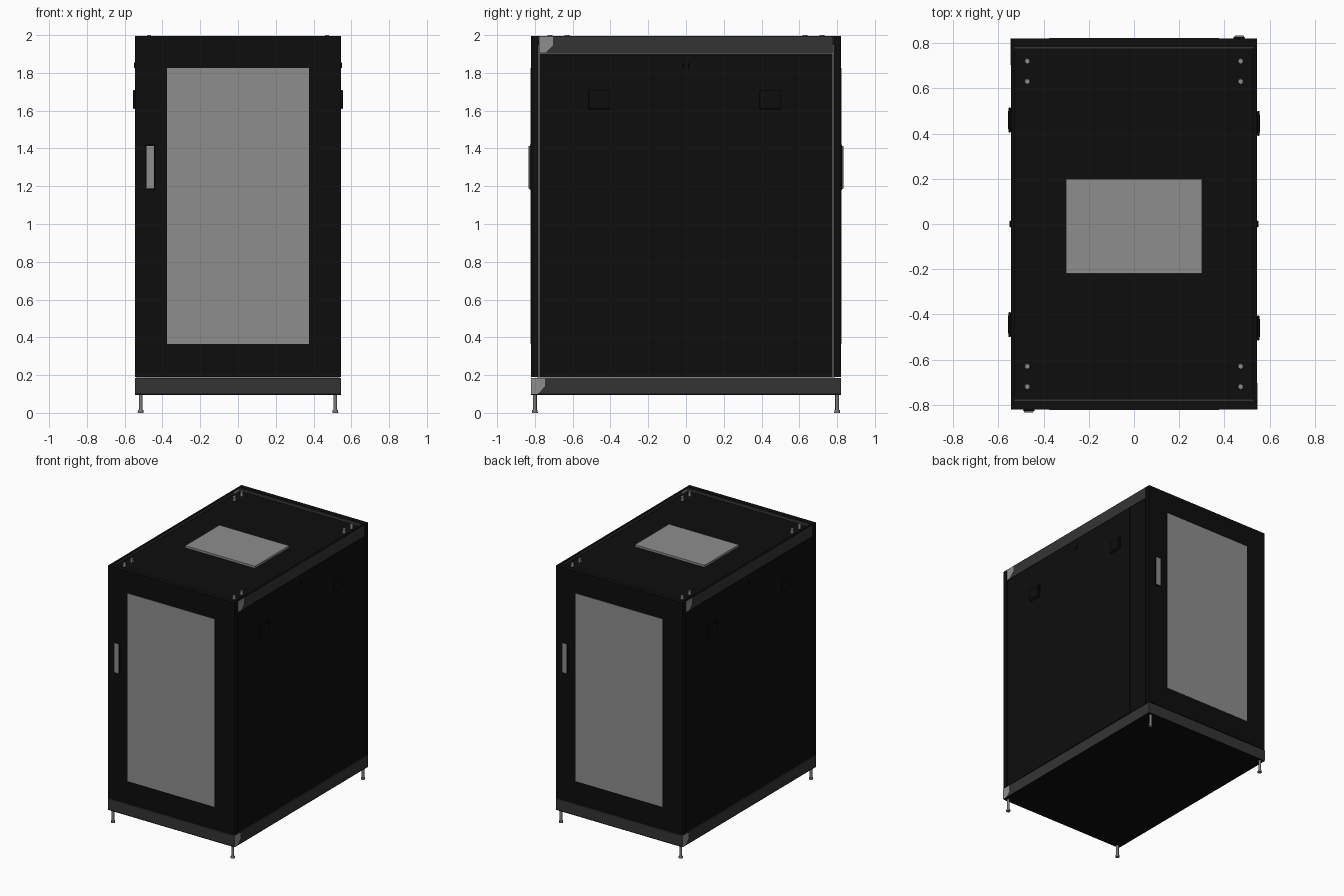
import bpy, bmesh
from mathutils import Vector, Matrix

cube = bpy.data.objects.get("Cube")
if cube:
    bpy.data.objects.remove(cube, do_unlink=True)


def material(name, value):
    m = bpy.data.materials.new(name)
    m.use_nodes = True
    col = (value, value, value, 1)
    m.diffuse_color = col
    m.node_tree.nodes["Principled BSDF"].inputs["Base Color"].default_value = col
    return m


BLACK = material("black paint", 0.004)
CHARCOAL = material("charcoal rail", 0.034)
GREY = material("mesh grey", 0.27)
STEEL = material("foot steel", 0.2)


def finish(bm, name, mat, spin=0):
    if spin:
        bm.transform(Matrix.Rotation(3.14159265, 4, 'Z'))
    bmesh.ops.recalc_face_normals(bm, faces=bm.faces)
    me = bpy.data.meshes.new(name)
    bm.to_mesh(me)
    bm.free()
    me.materials.append(mat)
    ob = bpy.data.objects.new(name, me)
    bpy.context.scene.collection.objects.link(ob)
    return ob


def box(name, mat, x, y, z, spin=0, bevel=0):
    """Box from (low, high) ranges."""
    bm = bmesh.new()
    bmesh.ops.create_cube(bm, size=1)
    for v in bm.verts:
        v.co = Vector(r[0] if c < 0 else r[1] for c, r in zip(v.co, (x, y, z)))
    ob = finish(bm, name, mat, spin)
    if bevel:
        mod = ob.modifiers.new("Bevel", 'BEVEL')
        mod.width, mod.segments = bevel, 2
    return ob


def post(name, mat, x, y, z0, z1, r0, r1, sides=12):
    bm = bmesh.new()
    bmesh.ops.create_cone(bm, cap_ends=True, segments=sides, radius1=r0, radius2=r1, depth=z1 - z0)
    bm.transform(Matrix.Translation((x, y, (z0 + z1) / 2)))
    ob = finish(bm, name, mat)
    for p in ob.data.polygons:
        p.use_smooth = sides > 6 and abs(p.normal.z) < 0.8
    return ob


def side_plate(name, mat, outline, x0, x1, spin):
    """Flat plate with a (y, z) outline, on the side of the cabinet."""
    bm = bmesh.new()
    face = bm.faces.new([bm.verts.new((x0, y, z)) for y, z in outline])
    ext = bmesh.ops.extrude_face_region(bm, geom=[face])
    bmesh.ops.translate(bm, vec=(x1 - x0, 0, 0),
                        verts=[g for g in ext["geom"] if isinstance(g, bmesh.types.BMVert)])
    return finish(bm, name, mat, spin)


W, D = 0.545, 0.82     # half width and half depth
TOP, RIM = 1.97, 1.995

# Inner frame, seen through the narrow gaps, and base plinth
box("inner_frame", GREY, (-0.538, 0.538), (-0.785, 0.785), (0.15, 1.95))
box("base_plinth", CHARCOAL, (-W, W), (-D, D), (0.102, 0.185))
box("base_underside", BLACK, (-W, W), (-D, D), (0.096, 0.102))

# Recessed roof with vent
box("roof_panel", BLACK, (-0.53, 0.53), (-0.785, 0.785), (1.94, TOP))
box("roof_vent", GREY, (-0.3, 0.3), (-0.22, 0.2), (TOP, 1.986))

# Front and back halves are the same, turned half way round
for spin, end, side in ((0, "front", "left"), (1, "back", "right")):
    # Door with mesh window and swing handle
    box(end + "_door", BLACK, (-W, W), (-D, -0.782), (0.19, RIM), spin)
    box(end + "_door_mesh", GREY, (-0.375, 0.375), (-D - 0.002, -D), (0.365, 1.825), spin)
    box(end + "_handle_base", BLACK, (-0.49, -0.44), (-0.827, -D), (1.18, 1.42), spin, 0.003)
    box(end + "_handle", GREY, (-0.486, -0.444), (-0.833, -0.825), (1.186, 1.414), spin, 0.003)
    box(end + "_roof_lip", CHARCOAL, (-0.53, 0.53), (-0.782, -0.775), (1.95, 1.993), spin)

    # Side panel, with the middle section slightly proud
    box(side + "_panel", BLACK, (0.53, 0.543), (-0.775, 0.775), (0.19, 1.903), spin)
    box(side + "_panel_middle", BLACK, (0.543, W), (-0.6, 0.6), (0.192, 1.903), spin)

    # Upper side rail
    box(side + "_rail", CHARCOAL, (0.53, W), (-0.777, 0.777), (1.906, 1.992), spin)
    box(side + "_rail_cap", BLACK, (0.528, W), (-0.782, 0.782), (1.992, RIM), spin)

    # Pale corner patches on rail and plinth
    patch = [(0, 0), (0.073, 0), (0.073, -0.045), (0.035, -0.085), (0, -0.085)]
    for where, y, z in (("upper", -0.777, 1.992), ("lower", -D, 0.185)):
        side_plate(side + "_" + where + "_corner_patch", GREY,
                   [(y + a, z + b) for a, b in patch], W - 0.002, W + 0.001, spin)
    side_plate(side + "_inner_corner_patch", GREY,
               [(-0.775, TOP), (-0.705, TOP), (-0.705, 1.991), (-0.775, 1.991)], 0.528, 0.531, spin)

    # Recess latches and lock
    for tag, y in (("front", -0.46), ("back", 0.445)):
        box(f"{side}_{tag}_latch", BLACK, (W, 0.555), (y - 0.055, y + 0.055), (1.61, 1.71), spin, 0.003)
        box(f"{side}_{tag}_latch_tab", BLACK, (0.555, 0.557), (y - 0.04, y + 0.04), (1.625, 1.695), spin)
    box(side + "_lock", BLACK, (W, 0.551), (-0.015, 0.015), (1.825, 1.855), spin, 0.003)

# Roof bolts and levelling feet at every corner
for sx in (-1, 1):
    for sy in (-1, 1):
        for y in (0.63, 0.72):
            post("roof_bolt", GREY, sx * 0.472, sy * y, TOP, 2.0, 0.015, 0.012, 6)
        post("foot_stem", STEEL, sx * 0.515, sy * 0.8, 0.012, 0.1, 0.01, 0.01)
        post("foot_pad", STEEL, sx * 0.515, sy * 0.8, 0.0, 0.014, 0.016, 0.014)
